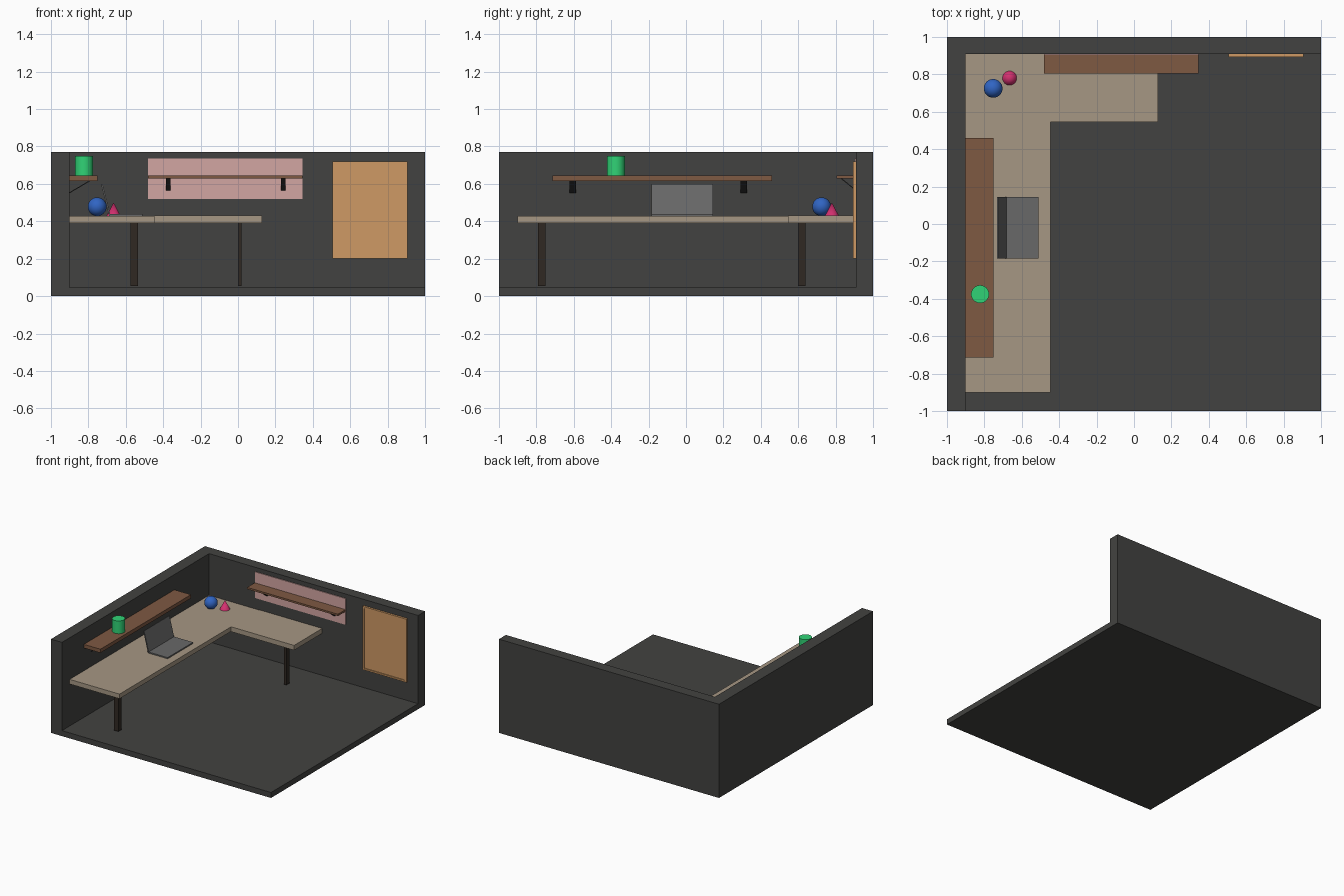
import bpy, bmesh, math
from mathutils import Vector

if "Cube" in bpy.data.objects:
    bpy.data.objects.remove(bpy.data.objects["Cube"])


def mat(name, r, g, b):
    m = bpy.data.materials.new(name)
    m.diffuse_color = (r, g, b, 1)
    m.use_nodes = True
    m.node_tree.nodes["Principled BSDF"].inputs["Base Color"].default_value = m.diffuse_color
    return m


DARK = mat("charcoal", 0.055, 0.055, 0.052)
DESK = mat("pale_wood", 0.38, 0.31, 0.23)
BROWN = mat("brown_wood", 0.21, 0.10, 0.055)
LEG = mat("dark_leg", 0.03, 0.022, 0.016)
METAL = mat("bracket_metal", 0.03, 0.03, 0.03)
PINK = mat("pink", 0.65, 0.38, 0.36)
TAN = mat("tan", 0.62, 0.32, 0.13)
GREY = mat("laptop_grey", 0.14, 0.14, 0.14)
BLUE = mat("blue", 0.03, 0.13, 0.55)
RED = mat("magenta", 0.65, 0.03, 0.16)
GREEN = mat("green", 0.03, 0.65, 0.18)


def box(name, x, y, z, m):
    bpy.ops.mesh.primitive_cube_add(size=1, location=[(a + b) / 2 for a, b in (x, y, z)])
    o = bpy.context.object
    o.name = name
    o.scale = [b - a for a, b in (x, y, z)]
    bpy.ops.object.transform_apply(location=False, rotation=False, scale=True)
    o.data.materials.append(m)
    return o


def prism(name, profile, depth, m):
    """Extrude a closed 3D profile along the depth vector."""
    bm = bmesh.new()
    face = bm.faces.new([bm.verts.new(p) for p in profile])
    ext = bmesh.ops.extrude_face_region(bm, geom=[face])
    bmesh.ops.translate(bm, vec=Vector(depth),
                        verts=[v for v in ext["geom"] if isinstance(v, bmesh.types.BMVert)])
    bmesh.ops.recalc_face_normals(bm, faces=bm.faces)
    me = bpy.data.meshes.new(name)
    bm.to_mesh(me)
    bm.free()
    o = bpy.data.objects.new(name, me)
    bpy.context.collection.objects.link(o)
    me.materials.append(m)
    return o


def finish(name, m):
    o = bpy.context.object
    o.name = name
    o.data.materials.append(m)
    bpy.ops.object.shade_smooth_by_angle()


# Room shell
box("floor", (-1, 1), (-1, 1), (0, 0.045), DARK)
box("left_wall", (-1, -0.9), (-1, 0.91), (0.045, 0.77), DARK)
box("back_wall", (-1, 1), (0.91, 1), (0.045, 0.77), DARK)

# Corner desk and its legs
box("desk_long_top", (-0.9, -0.447), (-0.9, 0.91), (0.39, 0.428), DESK)
box("desk_short_top", (-0.447, 0.128), (0.545, 0.91), (0.39, 0.43), DESK)
box("desk_front_leg", (-0.575, -0.535), (-0.79, -0.75), (0.055, 0.39), LEG)
box("desk_back_leg", (0, 0.02), (0.6, 0.64), (0.055, 0.39), LEG)

# Shelves and backing panel
box("left_shelf", (-0.9, -0.75), (-0.715, 0.46), (0.615, 0.645), BROWN)
box("back_shelf", (-0.48, 0.345), (0.805, 0.91), (0.63, 0.645), BROWN)
box("shelf_backing", (-0.48, 0.345), (0.904, 0.91), (0.52, 0.735), PINK)

# Diagonal shelf brackets: (distance from wall, height)
for i, y in enumerate((-0.622, 0.292)):
    pts = [(0, 0.55), (0.11, 0.615), (0.1, 0.615), (0, 0.556)]
    prism(f"left_bracket_{i}", [(-0.9 + d, y, z) for d, z in pts], (0, 0.034, 0), METAL)
for i, x in enumerate((-0.385, 0.23)):
    pts = [(0, 0.565), (0.08, 0.63), (0.072, 0.63), (0, 0.571)]
    prism(f"back_bracket_{i}", [(x, 0.905 - d, z) for d, z in pts], (0.025, 0, 0), METAL)

# Framed board
box("board_panel", (0.51, 0.9), (0.901, 0.91), (0.205, 0.715), TAN)
for n, x in (("left", (0.505, 0.52)), ("right", (0.89, 0.905))):
    box(f"board_{n}_frame", x, (0.893, 0.91), (0.2, 0.72), TAN)
for n, z in (("bottom", (0.2, 0.213)), ("top", (0.707, 0.72))):
    box(f"board_{n}_frame", (0.52, 0.89), (0.893, 0.91), z, TAN)

# Laptop
box("laptop_base", (-0.69, -0.51), (-0.185, 0.145), (0.428, 0.438), GREY)
prism("laptop_screen", [(-0.69, -0.185, 0.432), (-0.682, -0.185, 0.435),
                        (-0.724, -0.185, 0.6), (-0.732, -0.185, 0.598)], (0, 0.33, 0), GREY)

# Ornaments
bpy.ops.mesh.primitive_uv_sphere_add(segments=32, ring_count=16, radius=0.05,
                                     location=(-0.753, 0.725, 0.478))
finish("ball", BLUE)
bpy.ops.mesh.primitive_cone_add(vertices=32, radius1=0.038, depth=0.072,
                                location=(-0.665, 0.78, 0.464))
finish("cone", RED)
bpy.ops.mesh.primitive_cylinder_add(vertices=32, radius=0.048, depth=0.105,
                                    location=(-0.823, -0.375, 0.6975))
finish("pot", GREEN)
